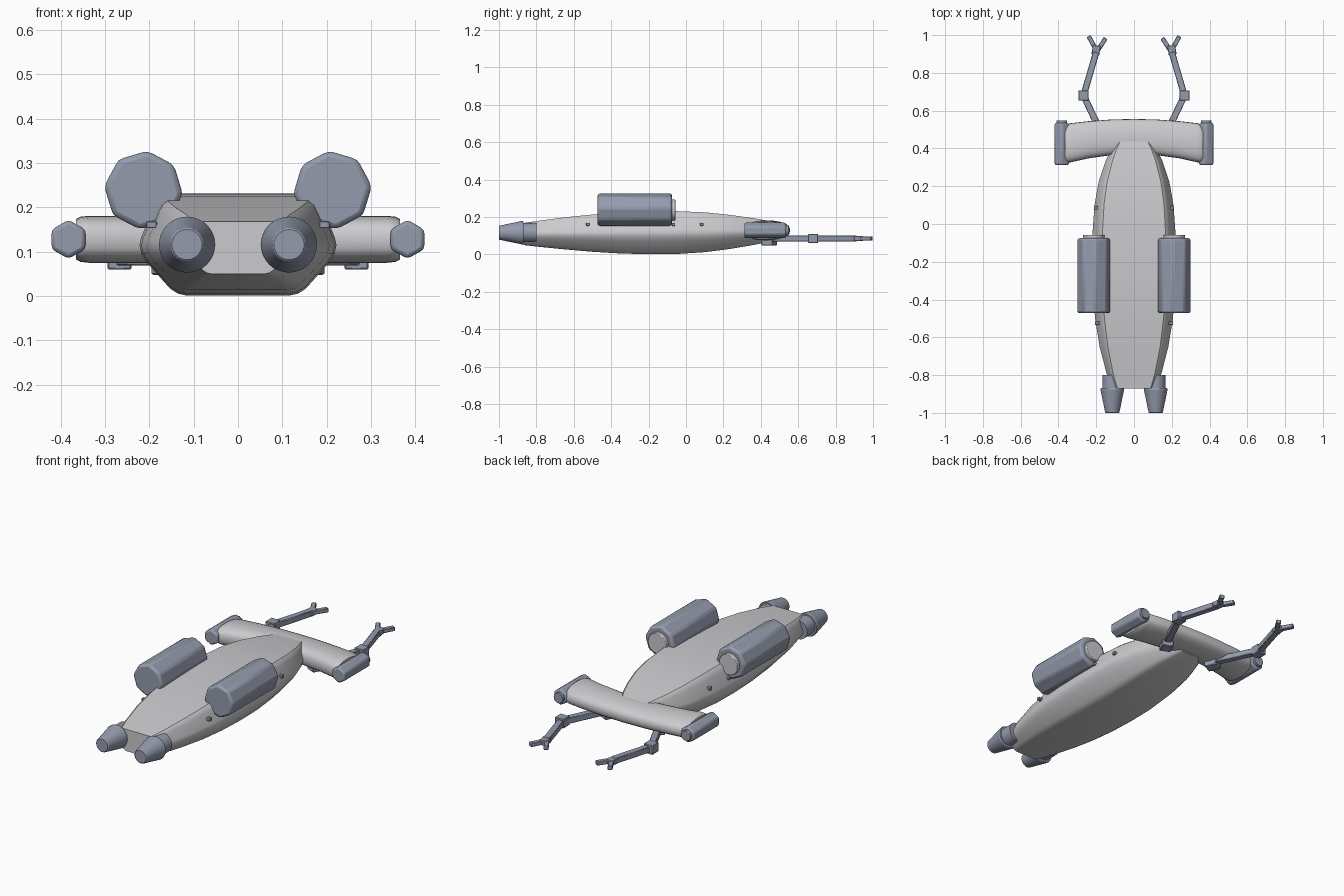
import bpy, bmesh, math
from mathutils import Vector, Matrix

cube = bpy.data.objects.get("Cube")
if cube:
    bpy.data.objects.remove(cube, do_unlink=True)


def material(name, color):
    m = bpy.data.materials.new(name)
    m.use_nodes = True
    m.diffuse_color = (*color, 1)
    m.node_tree.nodes["Principled BSDF"].inputs["Base Color"].default_value = (*color, 1)
    return m


LIGHT = material("pale grey", (0.60, 0.60, 0.62))
BLUE = material("blue grey", (0.30, 0.33, 0.42))


def finish(name, bm, mat, bevel=0, segments=2, angle=30):
    bmesh.ops.recalc_face_normals(bm, faces=bm.faces)
    mesh = bpy.data.meshes.new(name)
    bm.to_mesh(mesh)
    bm.free()
    mesh.materials.append(mat)
    ob = bpy.data.objects.new(name, mesh)
    bpy.context.collection.objects.link(ob)
    if bevel:
        mod = ob.modifiers.new("Bevel", "BEVEL")
        mod.width, mod.segments, mod.limit_method = bevel, segments, "ANGLE"
    bpy.ops.object.select_all(action="DESELECT")
    bpy.context.view_layer.objects.active = ob
    ob.select_set(True)
    bpy.ops.object.shade_smooth_by_angle(angle=math.radians(angle))
    return ob


def loft(name, rings, mat, **kw):
    """Skin a row of closed rings and cap both ends."""
    bm = bmesh.new()
    rows = [[bm.verts.new(p) for p in ring] for ring in rings]
    n = len(rows[0])
    for a, b in zip(rows, rows[1:]):
        for i in range(n):
            j = (i + 1) % n
            bm.faces.new((a[i], a[j], b[j], b[i]))
    bm.faces.new(rows[0])
    bm.faces.new(rows[-1])
    return finish(name, bm, mat, **kw)


def lathe(name, x, z, stations, sides, mat, turn=0.0, **kw):
    """Turned part along y from (y, radius) stations."""
    angles = [turn + math.tau * i / sides for i in range(sides)]
    rings = [[(x + r * math.cos(a), y, z + r * math.sin(a)) for a in angles]
             for y, r in stations]
    return loft(name, rings, mat, **kw)


def box(name, center, size, mat, heading=0.0, bevel=0.003):
    bm = bmesh.new()
    bmesh.ops.create_cube(bm, size=1, matrix=Matrix.Translation(center)
                          @ Matrix.Rotation(heading, 4, "Z")
                          @ Matrix.Diagonal((*size, 1)))
    return finish(name, bm, mat, bevel=bevel, segments=1)


def bar(name, start, end, width, height, z):
    a, b = Vector(start), Vector(end)
    d, mid = b - a, (a + b) / 2
    return box(name, (mid.x, mid.y, z), (width, d.length, height), BLUE,
               math.atan2(d.y, d.x) - math.pi / 2)


# Hull: one chamfered section scaled along y
section = [(0.52, 0), (0.61, 0.02), (0.69, 0.07), (0.9, 0.3), (0.98, 0.41),
           (1, 0.5), (0.98, 0.58), (0.86, 0.87), (0.82, 0.95), (0.76, 1)]
section += [(-x, z) for x, z in reversed(section)]
stations = [  # y, half width, bottom, top
    (-0.87, 0.115, 0.05, 0.168), (-0.8, 0.143, 0.042, 0.178),
    (-0.65, 0.182, 0.027, 0.198), (-0.5, 0.206, 0.014, 0.213),
    (-0.35, 0.218, 0.005, 0.224), (-0.2, 0.222, 0.001, 0.23),
    (-0.05, 0.220, 0.002, 0.231), (0.1, 0.209, 0.012, 0.225),
    (0.22, 0.188, 0.027, 0.213), (0.33, 0.152, 0.045, 0.198),
    (0.4, 0.120, 0.058, 0.187), (0.45, 0.088, 0.07, 0.178)]
loft("hull", [[(x * w, y, lo + z * (hi - lo)) for x, z in section]
              for y, w, lo, hi in stations], LIGHT)

# Cross wing: blunt swept slab with rounded tips
wing = []
for t, s in [(-0.365, 0.86), (-0.355, 0.96), (-0.335, 1), (-0.24, 1), (-0.12, 1), (0, 1),
             (0.12, 1), (0.24, 1), (0.335, 1), (0.355, 0.96), (0.365, 0.86)]:
    k = (t / 0.36) ** 2
    back, front = 0.37 - 0.05 * k, 0.556 - 0.026 * k
    mid, half = (back + front) / 2, (front - back) / 2
    ring = []
    for i in range(24):
        c, q = math.cos(math.tau * i / 24), math.sin(math.tau * i / 24)
        u = math.copysign(abs(c) ** 0.7, c)
        thick = 0.053 * (1 - 0.22 * max(u, 0))
        v = math.copysign(abs(q) ** 0.7, q) * thick
        ring.append((t, mid + u * half * s, 0.128 + v * s))
    wing.append(ring)
loft("cross_wing", wing, LIGHT, angle=40)

for side, tag in ((1, "left"), (-1, "right")):
    # Large drums with pale end caps
    lathe(tag + "_drum", side * 0.213, 0.239, [(-0.472, 0.089), (-0.075, 0.089)], 8,
          BLUE, turn=math.pi / 2 + side * 0.1, bevel=0.012)
    lathe(tag + "_drum_cap", side * 0.213, 0.237, [(-0.08, 0.056), (-0.057, 0.056)], 32,
          LIGHT, bevel=0.003)

    # Wing tip pods with small end caps
    lathe(tag + "_tip_pod", side * 0.382, 0.128, [(0.312, 0.044), (0.535, 0.044)], 6,
          BLUE, turn=math.pi / 2, bevel=0.009)
    lathe(tag + "_tip_pod_cap", side * 0.382, 0.128, [(0.53, 0.028), (0.549, 0.028)], 24,
          BLUE, bevel=0.002)

    # Tapered engines on collars
    lathe(tag + "_engine_collar", side * 0.115, 0.117, [(-0.885, 0.051), (-0.8, 0.051)],
          32, BLUE)
    lathe(tag + "_engine", side * 0.115, 0.116,
          [(-1, 0.034), (-0.996, 0.038), (-0.885, 0.061), (-0.875, 0.063), (-0.868, 0.06)],
          32, BLUE)

    # Jointed arms ending in two fingers
    shoulder, elbow, wrist = (side * 0.155, 0.445), (side * 0.267, 0.68), (side * 0.2, 0.91)
    box(tag + "_shoulder", (*shoulder, 0.073), (0.06, 0.065, 0.05), BLUE, -side * 0.43)
    bar(tag + "_upper_arm", shoulder, elbow, 0.035, 0.032, 0.085)
    box(tag + "_elbow", (*elbow, 0.085), (0.054, 0.054, 0.05), BLUE)
    bar(tag + "_forearm", elbow, wrist, 0.034, 0.032, 0.085)
    bar(tag + "_wrist", (side * 0.205, 0.895), (side * 0.197, 0.945), 0.042, 0.028, 0.085)
    bar(tag + "_inner_finger", (side * 0.198, 0.91), (side * 0.15, 0.984), 0.024, 0.022, 0.085)
    bar(tag + "_outer_finger", (side * 0.2, 0.92), (side * 0.24, 0.994), 0.024, 0.022, 0.085)

    # Small side fittings on the hull
    for n, (y, x) in enumerate(((-0.525, 0.195), (-0.067, 0.206), (0.085, 0.2))):
        box(f"{tag}_fitting_{n + 1}", (side * x, y, 0.161), (0.024, 0.018, 0.016), BLUE,
            bevel=0.002)
